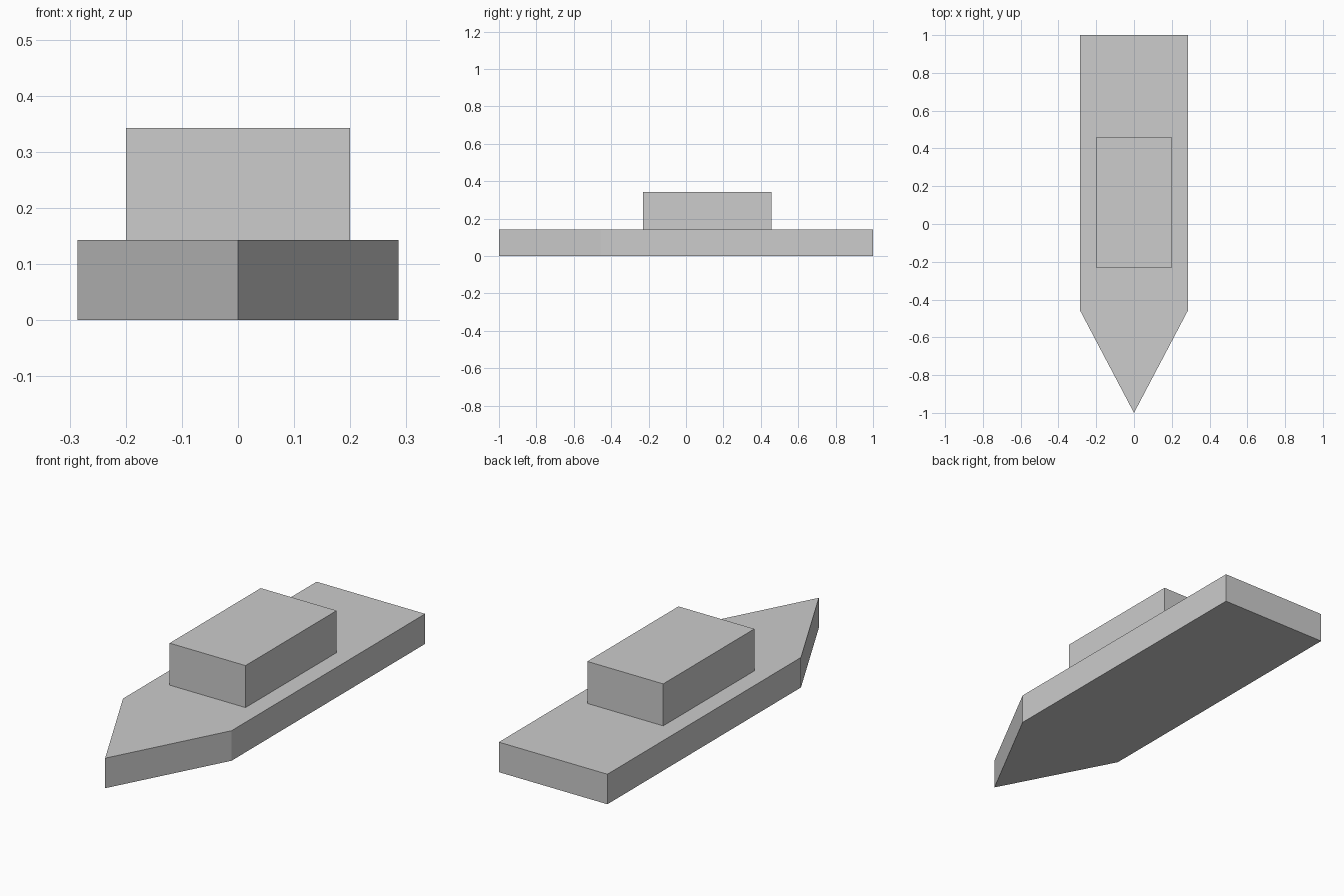
import bpy
import bmesh

if "Cube" in bpy.data.objects:
    bpy.data.objects.remove(bpy.data.objects["Cube"])

grey = bpy.data.materials.new("light_grey")
grey.diffuse_color = (0.604, 0.604, 0.604, 1.0)
grey.use_nodes = True
grey.node_tree.nodes["Principled BSDF"].inputs["Base Color"].default_value = grey.diffuse_color


def prism(name, outline, z0, z1):
    """Extrude a flat outline straight up from z0 to z1."""
    bm = bmesh.new()
    base = bm.faces.new([bm.verts.new((x, y, z0)) for x, y in outline])
    ext = bmesh.ops.extrude_face_region(bm, geom=[base], use_keep_orig=True)
    for v in ext["geom"]:
        if isinstance(v, bmesh.types.BMVert):
            v.co.z = z1
    bmesh.ops.recalc_face_normals(bm, faces=bm.faces[:])
    mesh = bpy.data.meshes.new(name)
    bm.to_mesh(mesh)
    bm.free()
    mesh.materials.append(grey)
    obj = bpy.data.objects.new(name, mesh)
    bpy.context.collection.objects.link(obj)
    return obj


HALF_WIDTH, DECK, ROOF = 0.286, 0.143, 0.343

# Hull: straight sides, square stern, pointed bow
prism("hull", [(0, -1), (HALF_WIDTH, -0.457), (HALF_WIDTH, 1),
               (-HALF_WIDTH, 1), (-HALF_WIDTH, -0.457)], 0, DECK)

# Cabin: plain block standing on the deck
prism("cabin", [(-0.2, -0.229), (0.2, -0.229), (0.2, 0.457), (-0.2, 0.457)],
      DECK, ROOF)
